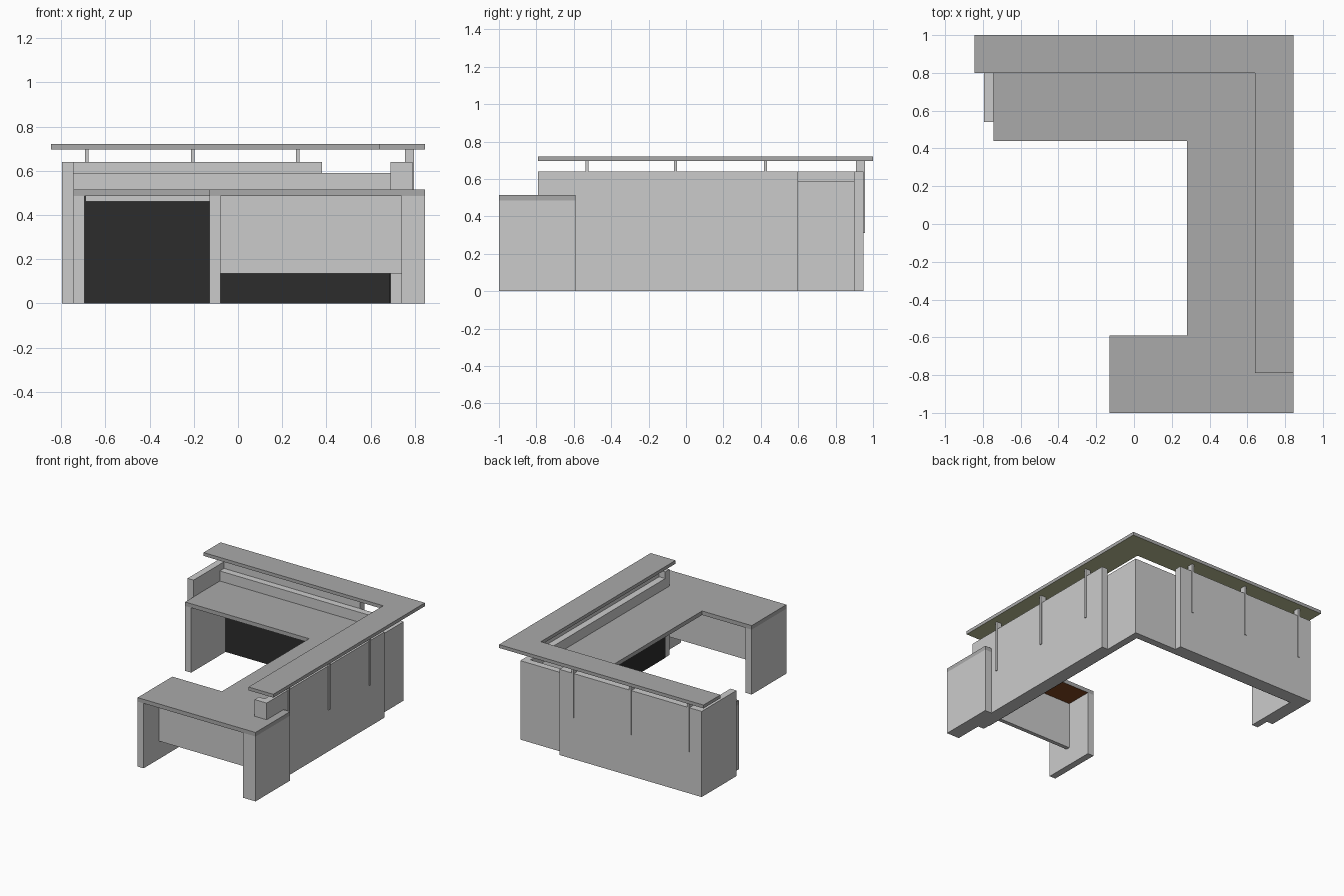
import bpy, bmesh
from mathutils import Vector

if "Cube" in bpy.data.objects:
    bpy.data.objects.remove(bpy.data.objects["Cube"])


def material(name, rgb):
    m = bpy.data.materials.new(name)
    m.diffuse_color = (*rgb, 1)
    m.use_nodes = True
    m.node_tree.nodes["Principled BSDF"].inputs["Base Color"].default_value = m.diffuse_color
    return m


GREY = material("grey", (0.4, 0.4, 0.4))
DARK = material("dark_lining", (0.025, 0.025, 0.025))
OLIVE = material("counter_underside", (0.5, 0.52, 0.3))
BROWN = material("desk_underside", (0.22, 0.06, 0.015))


def prism(name, outline, z0, z1, mat=None, under=None):
    """Extrude a floor-plan outline from z0 to z1; optional underside colour."""
    bm = bmesh.new()
    base = bm.faces.new([bm.verts.new((x, y, z0)) for x, y in outline])
    ext = bmesh.ops.extrude_face_region(bm, geom=[base], use_keep_orig=True)
    verts = [g for g in ext["geom"] if isinstance(g, bmesh.types.BMVert)]
    bmesh.ops.translate(bm, verts=verts, vec=Vector((0, 0, z1 - z0)))
    bmesh.ops.recalc_face_normals(bm, faces=bm.faces)
    me = bpy.data.meshes.new(name)
    if mat or under:
        me.materials.append(mat or GREY)
    if under:
        me.materials.append(under)
        for f in bm.faces:
            if f.normal.z < -0.5:
                f.material_index = 1
    bm.to_mesh(me)
    bm.free()
    ob = bpy.data.objects.new(name, me)
    bpy.context.collection.objects.link(ob)
    return ob


def box(name, x0, x1, y0, y1, z0, z1, **kw):
    return prism(name, [(x0, y0), (x1, y0), (x1, y1), (x0, y1)], z0, z1, **kw)


# Raised L-shaped transaction counter
prism("transaction_counter",
      [(-0.845, 0.8), (0.64, 0.8), (0.64, -0.79), (0.845, -0.79), (0.845, 1), (-0.845, 1)],
      0.695, 0.72, under=OLIVE)

# U-shaped work surface, wrapping round the end of the side wall
prism("work_surface",
      [(-0.745, 0.44), (0.28, 0.44), (0.28, -0.59), (-0.13, -0.59), (-0.13, -1),
       (0.845, -1), (0.845, -0.59), (0.79, -0.59), (0.79, -0.79), (0.69, -0.79),
       (0.69, 0.85), (-0.745, 0.85)],
      0.485, 0.515, under=BROWN)

# Inner wall, a lower L that shows at the recessed outer corner
prism("inner_wall",
      [(-0.745, 0.85), (0.69, 0.85), (0.69, -0.74), (0.74, -0.74), (0.74, 0.9), (-0.745, 0.9)],
      0, 0.59)

# Outer cladding panels and end caps
box("back_cladding", -0.745, 0.38, 0.9, 0.95, 0, 0.64)
box("side_cladding", 0.74, 0.79, -0.74, 0.6, 0, 0.64)
box("left_end_cap", -0.795, -0.745, 0.54, 0.95, 0, 0.64)
box("front_end_cap", 0.69, 0.79, -0.79, -0.74, 0, 0.64)

# Dark lining under the work surface
box("back_lining", -0.695, 0.69, 0.846, 0.85, 0, 0.485, mat=DARK)
box("side_lining", 0.686, 0.69, -0.74, 0.846, 0, 0.485, mat=DARK)
box("back_rail", -0.69, 0.686, 0.82, 0.846, 0.46, 0.485)

# Legs and modesty panel of the work surface
box("left_leg", -0.745, -0.695, 0.44, 0.85, 0, 0.485)
box("return_left_leg", -0.13, -0.08, -1, -0.59, 0, 0.485)
prism("return_right_leg",
      [(0.74, -1), (0.845, -1), (0.845, -0.59), (0.79, -0.59), (0.79, -0.79), (0.74, -0.79)],
      0, 0.485)
box("modesty_panel", -0.08, 0.74, -0.82, -0.79, 0.135, 0.485)

# Counter support brackets along both walls
for i, p in enumerate((-0.685, -0.205, 0.27)):
    box(f"back_bracket_{i}", p - 0.008, p + 0.008, 0.91, 0.956, 0.31, 0.695)
for i, p in enumerate((-0.53, -0.055, 0.425)):
    box(f"side_bracket_{i}", 0.755, 0.797, p - 0.008, p + 0.008, 0.31, 0.695)
